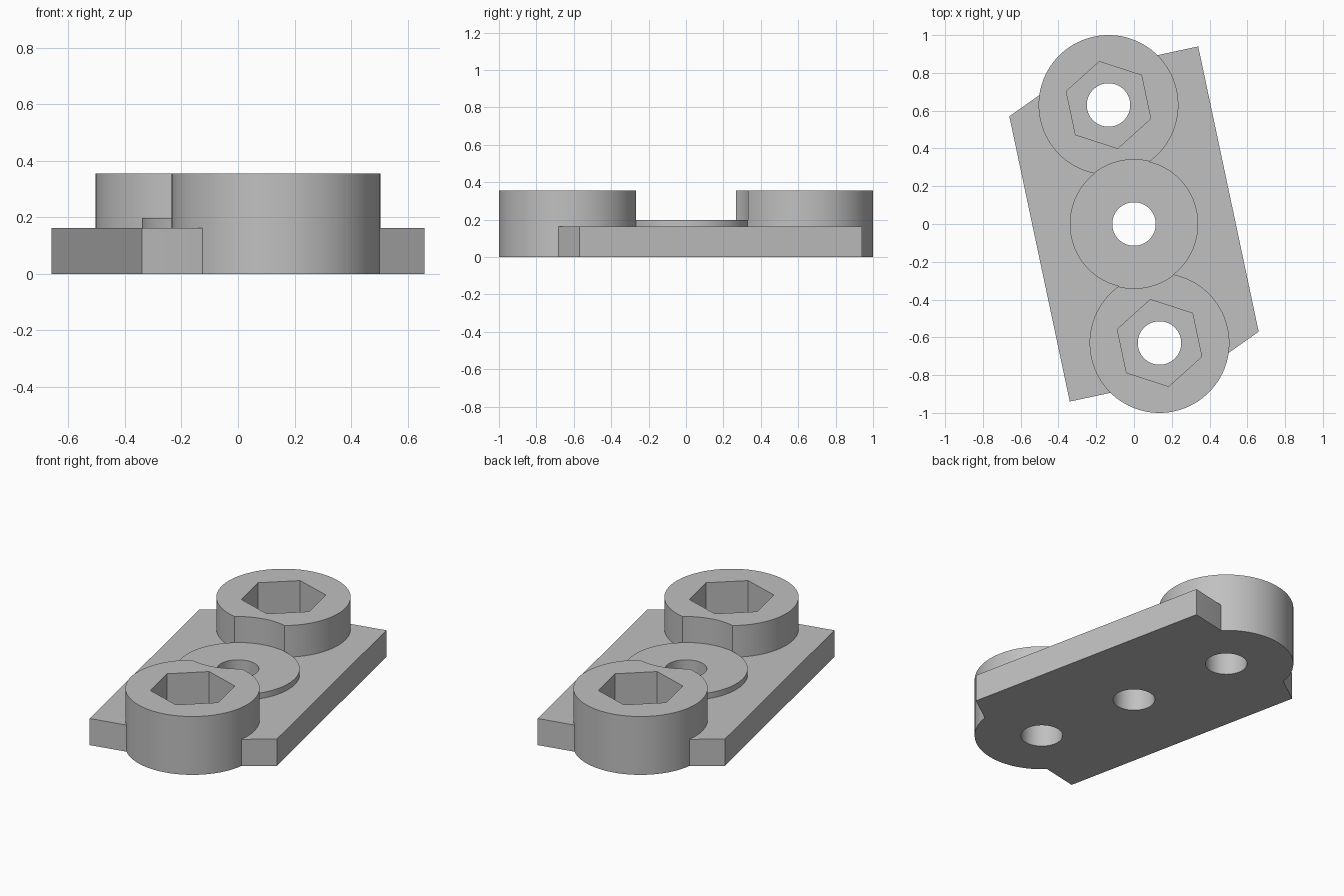
import bpy
import bmesh
from math import radians
from mathutils import Matrix

default = bpy.data.objects.get("Cube")
if default:
    bpy.data.objects.remove(default, do_unlink=True)

# Single grey material
grey = bpy.data.materials.new("plain grey")
grey.use_nodes = True
colour = (0.53, 0.53, 0.53, 1)
grey.diffuse_color = colour
grey.node_tree.nodes["Principled BSDF"].inputs["Base Color"].default_value = colour

BOSS = (-0.135, 0.63)
BOSSES = [BOSS, (-BOSS[0], -BOSS[1])]
RECESS_FLOOR = 0.16
DISC_TOP = 0.197
SEGMENTS = 96


def finish(name, bm):
    bmesh.ops.recalc_face_normals(bm, faces=bm.faces)
    mesh = bpy.data.meshes.new(name)
    bm.to_mesh(mesh)
    bm.free()
    mesh.materials.append(grey)
    obj = bpy.data.objects.new(name, mesh)
    bpy.context.collection.objects.link(obj)
    return obj


def prism(name, centre, radius, bottom, top, sides=SEGMENTS, turn=0):
    bm = bmesh.new()
    place = Matrix.Translation((*centre, (bottom + top) / 2)) @ Matrix.Rotation(radians(turn), 4, "Z")
    bmesh.ops.create_cone(bm, cap_ends=True, segments=sides, radius1=radius,
                          radius2=radius, depth=top - bottom, matrix=place)
    return finish(name, bm)


def slab(name, outline, bottom, top):
    bm = bmesh.new()
    face = bm.faces.new([bm.verts.new((x, y, bottom)) for x, y in outline])
    new = bmesh.ops.extrude_face_region(bm, geom=[face])["geom"]
    bmesh.ops.translate(bm, vec=(0, 0, top - bottom),
                        verts=[v for v in new if isinstance(v, bmesh.types.BMVert)])
    return finish(name, bm)


def combine(target, tool, operation):
    mod = target.modifiers.new(operation.title(), "BOOLEAN")
    mod.operation = operation
    mod.solver = "EXACT"
    mod.object = tool
    tool.hide_render = True
    bpy.context.view_layer.update()
    graph = bpy.context.evaluated_depsgraph_get()
    result = bpy.data.meshes.new_from_object(target.evaluated_get(graph))
    target.modifiers.clear()
    target.data = result
    bpy.data.objects.remove(tool, do_unlink=True)


# Slanted base plate, its outline repeated by half-turn symmetry
half = [(0.34, 0.94), (0.13, 0.895), (-0.5, 0.683), (-0.66, 0.57)]
bracket = slab("mounting_bracket", half + [(-x, -y) for x, y in half], -0.1, 0.162)

# Tall end bosses and the low central disc
for centre in BOSSES:
    combine(bracket, prism("end_boss", centre, 0.37, -0.2, 0.355), "UNION")
combine(bracket, prism("centre_disc", (0, 0), 0.34, -0.3, 0.28), "UNION")

# Clearance above the central disc, biting into both bosses
combine(bracket, prism("disc_clearance", (0, 0), 0.341, DISC_TOP, 0.6), "DIFFERENCE")

# Flat underside
combine(bracket, prism("underside_trim", (0, 0), 3, -1, 0, 4), "DIFFERENCE")

# Hexagonal nut recesses and the three through holes
for centre in BOSSES:
    combine(bracket, prism("nut_recess", centre, 0.235, RECESS_FLOOR, 0.6, 6, 12), "DIFFERENCE")
for centre in BOSSES + [(0, 0)]:
    combine(bracket, prism("bolt_hole", centre, 0.115, -0.5, 0.7), "DIFFERENCE")

# Smooth round walls, keep hard edges
bpy.ops.object.select_all(action="DESELECT")
bracket.select_set(True)
bpy.context.view_layer.objects.active = bracket
bpy.ops.object.shade_smooth_by_angle(angle=radians(30))
